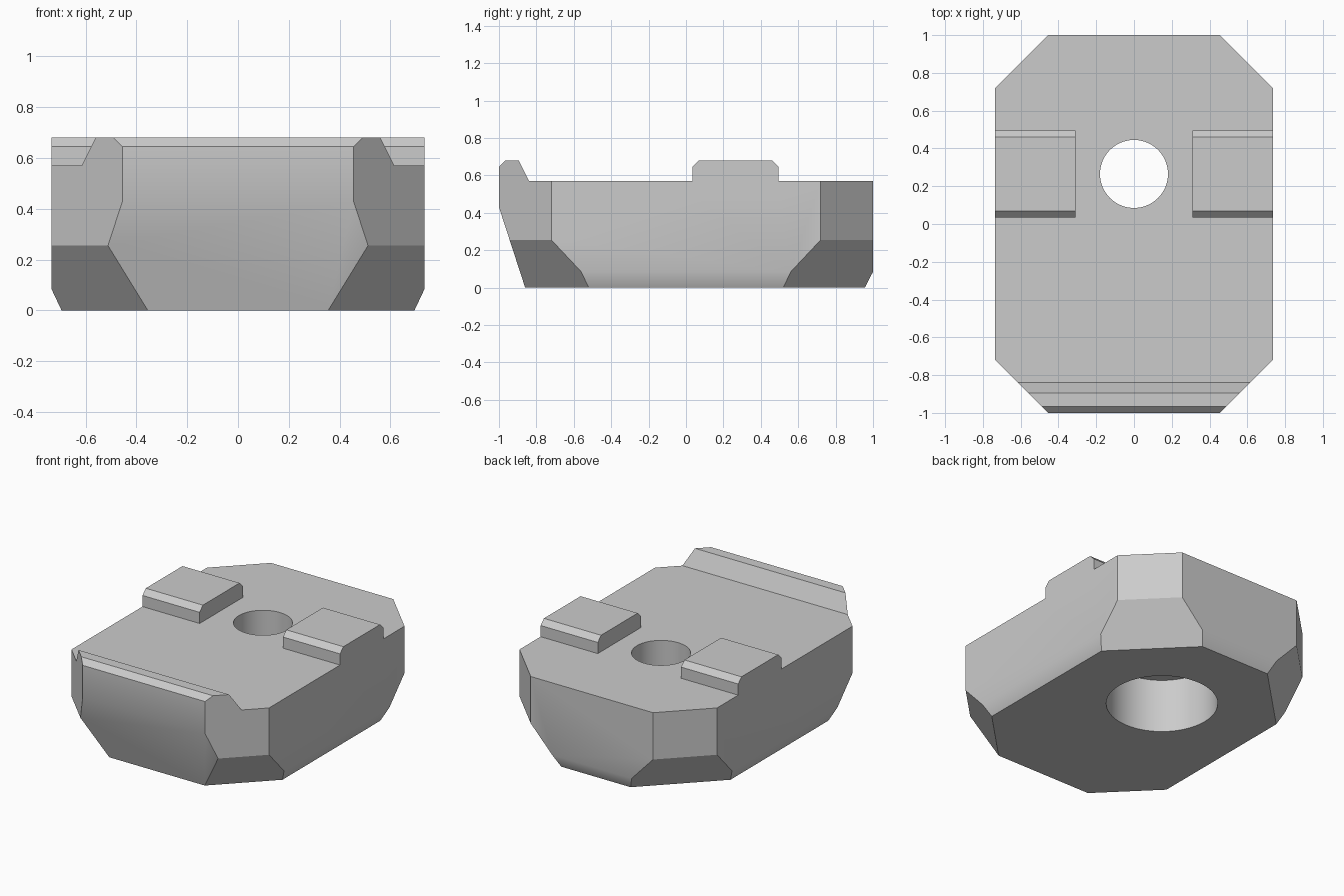
import bpy, bmesh
from mathutils import Vector

old = bpy.data.objects.get("Cube")
if old:
    bpy.data.objects.remove(old, do_unlink=True)

grey = bpy.data.materials.new("plain grey")
grey.use_nodes = True
grey.diffuse_color = (0.6, 0.6, 0.6, 1)
grey.node_tree.nodes["Principled BSDF"].inputs["Base Color"].default_value = (0.6, 0.6, 0.6, 1)


def finish(name, bm):
    bmesh.ops.recalc_face_normals(bm, faces=bm.faces)
    mesh = bpy.data.meshes.new(name)
    bm.to_mesh(mesh)
    bm.free()
    mesh.materials.append(grey)
    obj = bpy.data.objects.new(name, mesh)
    bpy.context.collection.objects.link(obj)
    return obj


def extrude_profile(points, x0, x1):
    """Sweep a y-z outline along x."""
    bm = bmesh.new()
    face = bm.faces.new([bm.verts.new((x0, y, z)) for y, z in points])
    res = bmesh.ops.extrude_face_region(bm, geom=[face])
    verts = [v for v in res["geom"] if isinstance(v, bmesh.types.BMVert)]
    bmesh.ops.translate(bm, verts=verts, vec=(x1 - x0, 0, 0))
    bmesh.ops.recalc_face_normals(bm, faces=bm.faces)
    return bm


def slice_off(bm, point, normal):
    """Remove everything beyond a plane and cap the cut."""
    res = bmesh.ops.bisect_plane(bm, geom=bm.verts[:] + bm.edges[:] + bm.faces[:],
                                 plane_co=point, plane_no=Vector(normal).normalized(),
                                 clear_outer=True)
    edges = [e for e in res["geom_cut"] if isinstance(e, bmesh.types.BMEdge)]
    bmesh.ops.contextual_create(bm, geom=edges)


def combine(target, tool, operation):
    mod = target.modifiers.new(operation, 'BOOLEAN')
    mod.object, mod.operation, mod.solver = tool, operation, 'EXACT'
    bpy.context.view_layer.objects.active = target
    bpy.ops.object.modifier_apply(modifier=mod.name)
    bpy.data.objects.remove(tool, do_unlink=True)


def cylinder(name, radius, z0, z1):
    bm = bmesh.new()
    bmesh.ops.create_cone(bm, cap_ends=True, segments=64, radius1=radius,
                          radius2=radius, depth=z1 - z0)
    bmesh.ops.translate(bm, verts=bm.verts, vec=(0, 0.265, (z0 + z1) / 2))
    return finish(name, bm)


# Block with raised front lip and undercut front
TOP, RAISED, W = 0.57, 0.68, 0.735
bm = extrude_profile([(-0.86, 0), (-1, 0.43), (-1, 0.645), (-0.965, RAISED),
                      (-0.895, RAISED), (-0.84, TOP), (1, TOP), (1, 0.085),
                      (0.957, 0)], -W, W)

# Sloped lower sides, then upright and sloping corner cuts
for sx in (-1, 1):
    slice_off(bm, (sx * W, 0, 0.085), (sx * 0.085, 0, -0.04))
for sx in (-1, 1):
    for sy in (-1, 1):
        slice_off(bm, (sx * W, sy * 0.72, 0), (sx, sy, 0))
        slice_off(bm, (sx * W, sy * 0.72, 0.255), (sx, sy, -0.94))
block = finish("clamp_block", bm)

# Two raised pads flush with the sides
for sx in (-1, 1):
    pad = finish("pad", extrude_profile(
        [(0.035, 0.5), (0.035, 0.645), (0.07, RAISED), (0.46, RAISED),
         (0.495, 0.645), (0.495, 0.5)], *sorted((sx * 0.31, sx * W))))
    combine(block, pad, 'UNION')

# Bolt hole and wider counterbore from below
combine(block, cylinder("bolt_hole", 0.18, -0.2, 1), 'DIFFERENCE')
combine(block, cylinder("counterbore", 0.34, -0.2, 0.36), 'DIFFERENCE')

bpy.ops.object.select_all(action='DESELECT')
block.select_set(True)
bpy.context.view_layer.objects.active = block
bpy.ops.object.shade_smooth_by_angle(angle=0.52)
